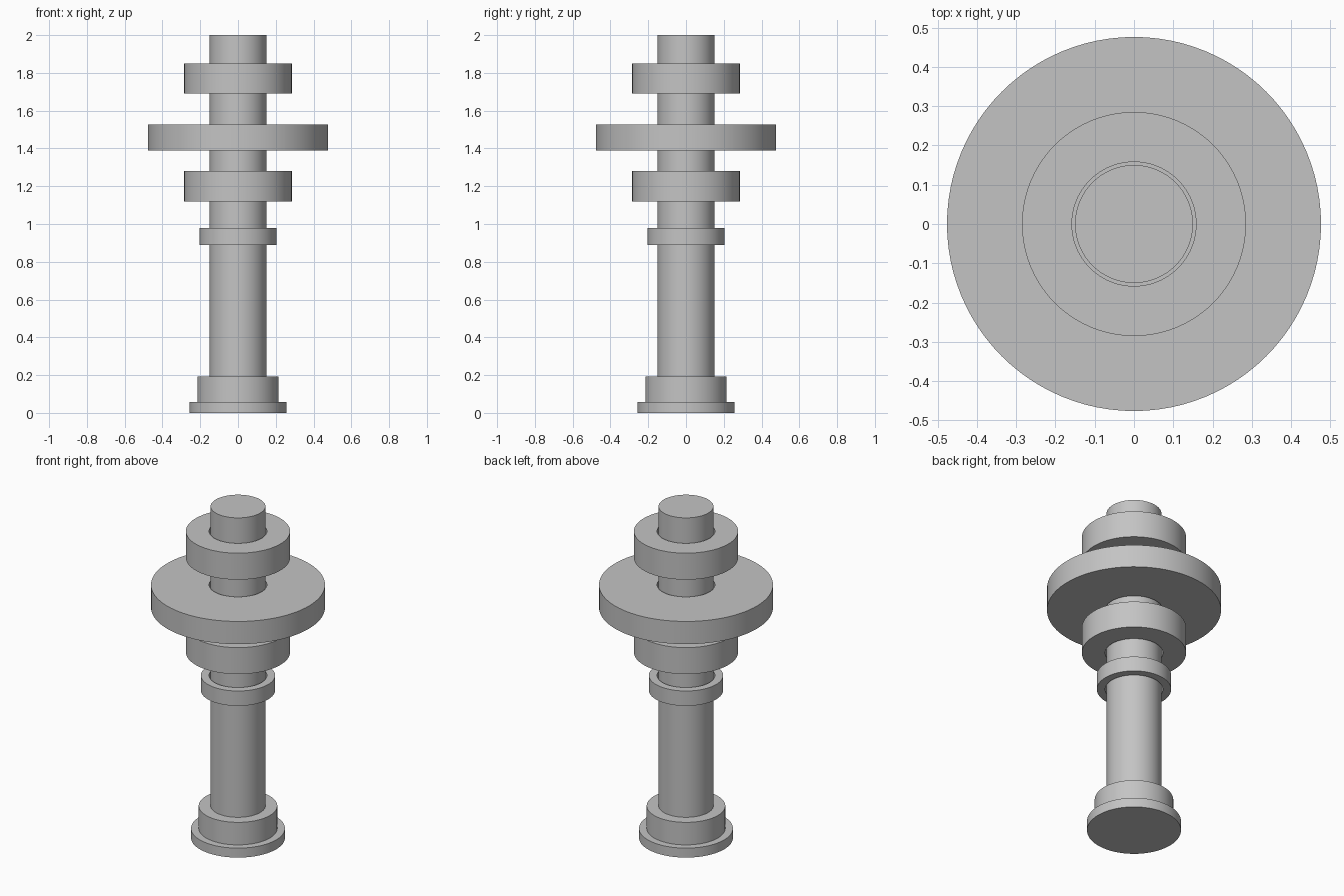
import bpy
import bmesh
from math import cos, sin, tau, radians

cube = bpy.data.objects.get("Cube")
if cube:
    bpy.data.objects.remove(cube, do_unlink=True)

SEGMENTS = 96
SHAFT_RADIUS = 0.15
BORE_RADIUS = 0.158

grey = bpy.data.materials.new("plain_grey")
grey.use_nodes = True
colour = (0.55, 0.55, 0.55, 1)
grey.diffuse_color = colour
grey.node_tree.nodes["Principled BSDF"].inputs["Base Color"].default_value = colour


def turned_part(name, profile, closed=False):
    """Turn a (radius, height) profile about z; open profiles get end caps."""
    bm = bmesh.new()
    rings = [[bm.verts.new((r * cos(tau * i / SEGMENTS), r * sin(tau * i / SEGMENTS), z))
              for i in range(SEGMENTS)] for r, z in profile]
    pairs = list(zip(rings, rings[1:]))
    if closed:
        pairs.append((rings[-1], rings[0]))
    else:
        bm.faces.new(rings[0][::-1])
        bm.faces.new(rings[-1])
    for low, high in pairs:
        for i in range(SEGMENTS):
            j = (i + 1) % SEGMENTS
            bm.faces.new((low[i], low[j], high[j], high[i]))
    bmesh.ops.recalc_face_normals(bm, faces=bm.faces)
    mesh = bpy.data.meshes.new(name)
    bm.to_mesh(mesh)
    bm.free()
    mesh.materials.append(grey)
    obj = bpy.data.objects.new(name, mesh)
    bpy.context.collection.objects.link(obj)
    bpy.ops.object.select_all(action="DESELECT")
    obj.select_set(True)
    bpy.context.view_layer.objects.active = obj
    bpy.ops.object.shade_smooth_by_angle(angle=radians(30))
    return obj


# Stepped foot and shaft, turned as one solid
turned_part("shaft_with_foot", [
    (0.257, 0), (0.257, 0.057), (0.215, 0.057), (0.215, 0.193),
    (SHAFT_RADIUS, 0.193), (SHAFT_RADIUS, 2)])

# Loose collars with a small clearance around the shaft
for name, radius, bottom, top in (
        ("small_collar", 0.203, 0.89, 0.98),
        ("lower_collar", 0.285, 1.12, 1.28),
        ("wide_disc", 0.476, 1.39, 1.527),
        ("upper_collar", 0.285, 1.69, 1.85)):
    turned_part(name, [(BORE_RADIUS, bottom), (radius, bottom),
                       (radius, top), (BORE_RADIUS, top)], closed=True)
